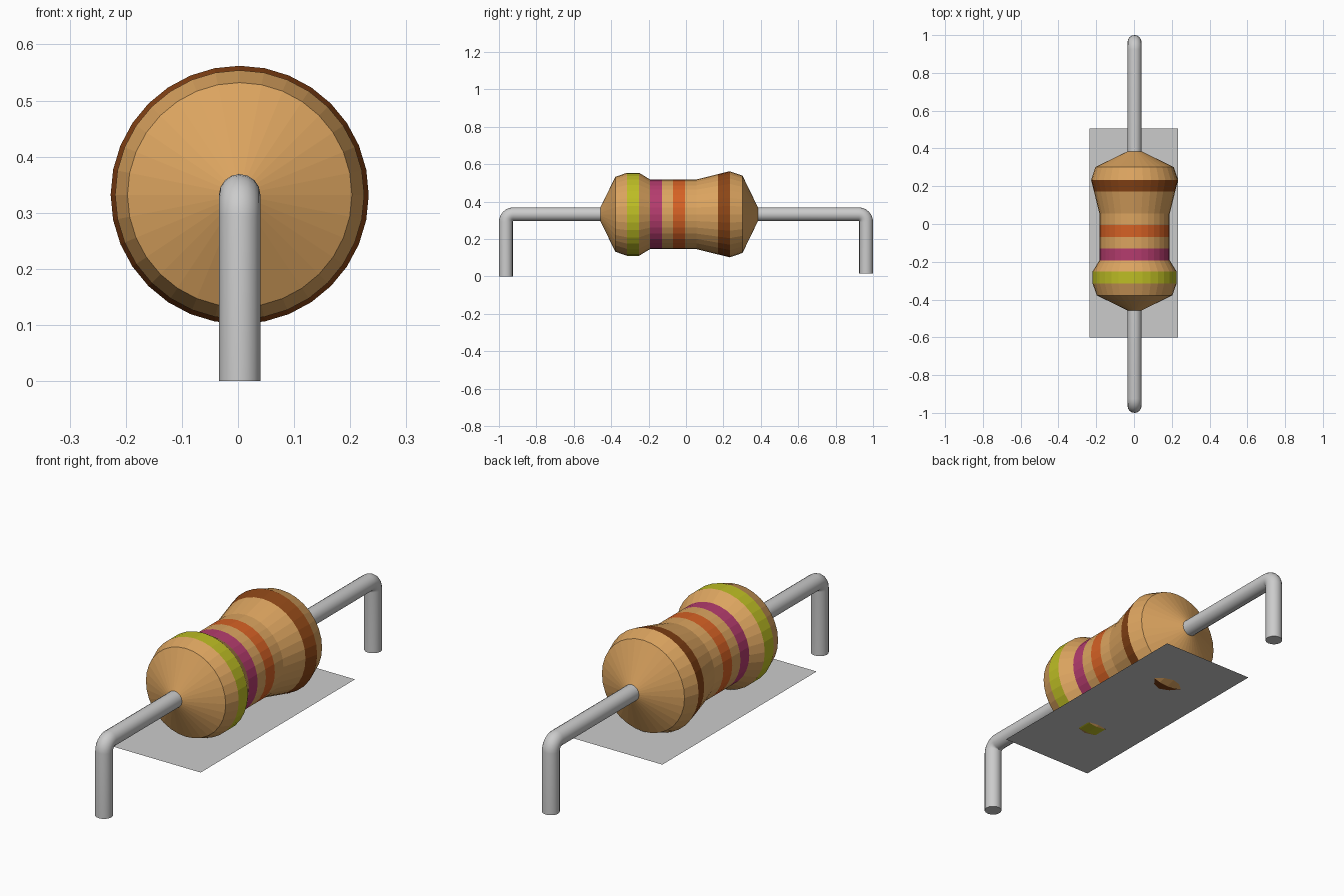
import bpy, bmesh
from math import sin, cos, pi

if "Cube" in bpy.data.objects:
    bpy.data.objects.remove(bpy.data.objects["Cube"])

CX, CZ = 0.003, 0.332      # axis of the body
WIRE_R = 0.037
SIDES = 32


def material(name, rgb):
    m = bpy.data.materials.new(name)
    m.diffuse_color = (*rgb, 1)
    m.use_nodes = True
    m.node_tree.nodes["Principled BSDF"].inputs["Base Color"].default_value = m.diffuse_color
    return m


def add_mesh(name, bm):
    me = bpy.data.meshes.new(name)
    bm.to_mesh(me)
    bm.free()
    ob = bpy.data.objects.new(name, me)
    bpy.context.collection.objects.link(ob)
    return ob


mats = [material("tan", (0.71, 0.37, 0.115)),
        material("brown", (0.26, 0.06, 0.008)),
        material("orange", (0.67, 0.12, 0.018)),
        material("magenta", (0.46, 0.045, 0.155)),
        material("yellow", (0.51, 0.51, 0.018))]

# Body: lathe profile (y, radius, colour of the strip that follows)
profile = [(-0.458, 0.036, 0), (-0.378, 0.200, 0), (-0.316, 0.222, 4),
           (-0.251, 0.222, 0), (-0.192, 0.186, 3), (-0.129, 0.186, 0),
           (-0.070, 0.186, 2), (-0.006, 0.186, 0), (0.055, 0.186, 0),
           (0.172, 0.215, 1), (0.234, 0.230, 0), (0.302, 0.207, 0),
           (0.385, 0.036, 0)]
bm = bmesh.new()
rings = []
for y, r, _ in profile:
    rings.append([bm.verts.new((CX + r * cos(2 * pi * i / SIDES), y,
                                CZ + r * sin(2 * pi * i / SIDES)))
                  for i in range(SIDES)])
for k in range(len(rings) - 1):
    a, b = rings[k], rings[k + 1]
    for i in range(SIDES):
        j = (i + 1) % SIDES
        f = bm.faces.new((a[i], a[j], b[j], b[i]))
        f.material_index = profile[k][2]
bmesh.ops.recalc_face_normals(bm, faces=bm.faces)
body = add_mesh("resistor_body", bm)
for m in mats:
    body.data.materials.append(m)


# Leads: straight wire with a rounded bend down to the foot
def lead(name, side, inner, foot_z):
    bend, tip, steps = 0.04, 1 - WIRE_R, 6
    pts = [(inner, CZ)]
    for i in range(steps + 1):
        t = pi / 2 * i / steps
        pts.append((tip - bend + bend * sin(t), CZ - bend + bend * cos(t)))
    pts.append((tip, foot_z))
    cu = bpy.data.curves.new(name, 'CURVE')
    cu.dimensions = '3D'
    cu.bevel_depth = WIRE_R
    cu.bevel_resolution = 6
    cu.use_fill_caps = True
    sp = cu.splines.new('POLY')
    sp.points.add(len(pts) - 1)
    for p, (y, z) in zip(sp.points, pts):
        p.co = (CX, side * y, z, 1)
    ob = bpy.data.objects.new(name, cu)
    bpy.context.collection.objects.link(ob)
    bpy.ops.object.select_all(action='DESELECT')
    ob.select_set(True)
    bpy.context.view_layer.objects.active = ob
    bpy.ops.object.convert(target='MESH')
    bpy.ops.object.shade_smooth_by_angle()


lead("front_lead", -1, 0.43, 0.0)
lead("back_lead", 1, 0.36, 0.015)

# Flat sheet under the body
bm = bmesh.new()
bm.faces.new([bm.verts.new((x, y, 0.116)) for x, y in
              ((-0.235, -0.60), (0.233, -0.60), (0.233, 0.505), (-0.235, 0.505))])
add_mesh("base_sheet", bm)
